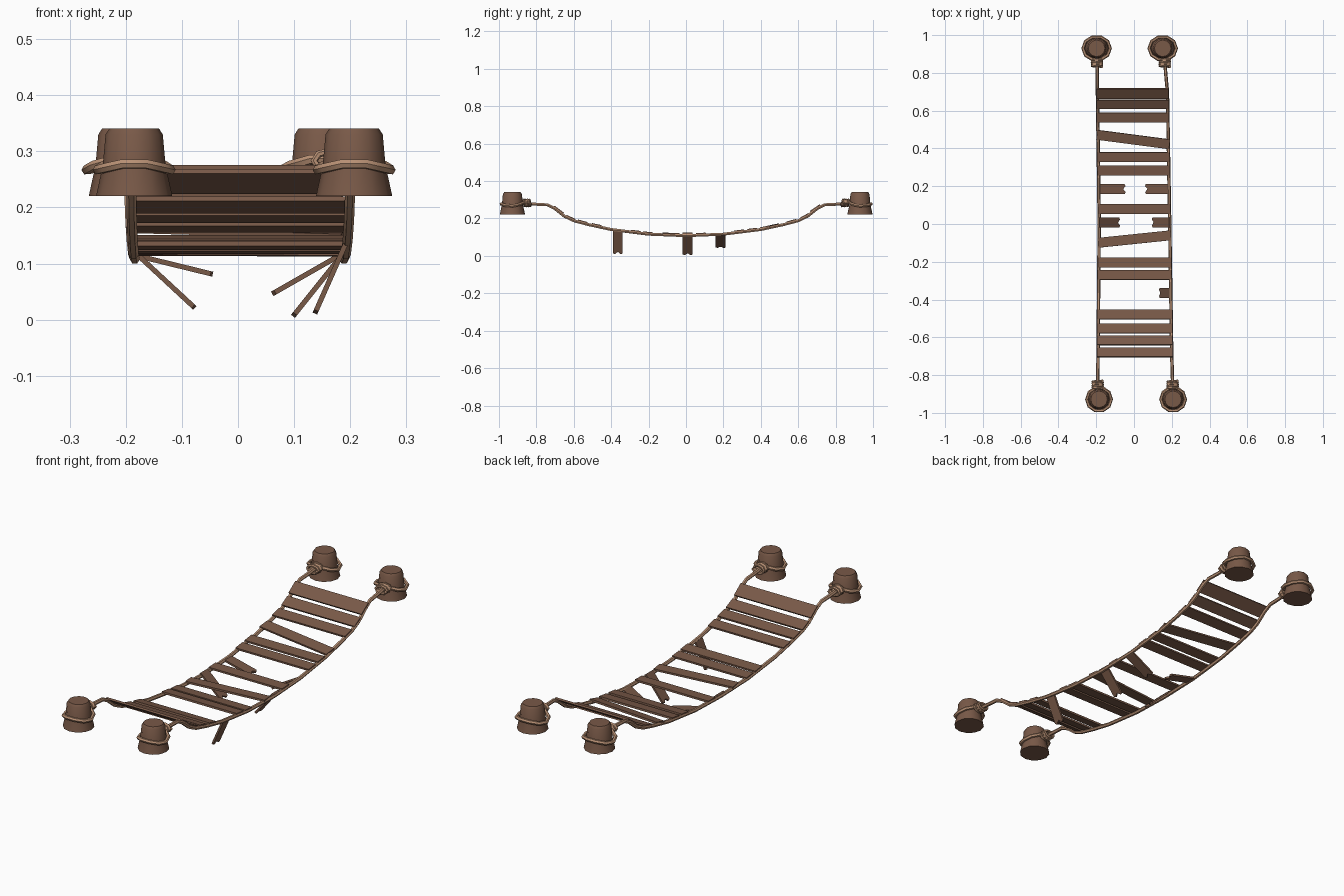
import bpy, bmesh, math
from mathutils import Vector, Matrix

cube = bpy.data.objects.get("Cube")
if cube:
    bpy.data.objects.remove(cube)


def material(name, rgb):
    m = bpy.data.materials.new(name)
    m.use_nodes = True
    m.diffuse_color = (*rgb, 1)
    m.node_tree.nodes["Principled BSDF"].inputs["Base Color"].default_value = (*rgb, 1)
    return m


WOOD = material("brown wood", (0.19, 0.10, 0.064))
ROPE = material("tan rope", (0.48, 0.28, 0.175))
ROPE_R = 0.009
THICK = 0.009


def lerp(table, t):
    """Piecewise linear lookup in a list of (key, value)."""
    for (a, va), (b, vb) in zip(table, table[1:]):
        if t <= b:
            return va + (vb - va) * max(0, (t - a) / (b - a))
    return table[-1][1]


# Sag of the bridge by distance from the middle, and sideways place of each rope
SAG = [(0, 0.108), (0.2, 0.116), (0.4, 0.141), (0.52, 0.167), (0.6, 0.188), (0.65, 0.212),
       (0.7, 0.252), (0.74, 0.273), (0.8, 0.276), (0.88, 0.284)]
SIDE = {"right": [(-0.86, -0.192), (0, -0.184), (0.86, -0.196)],
        "left": [(-0.86, 0.205), (-0.7, 0.2), (0, 0.189), (0.7, 0.177), (0.86, 0.162)]}


def height(y):
    return lerp(SAG, abs(y))


def finish(obj, mat, angle):
    obj.data.materials.append(mat)
    bpy.ops.object.select_all(action='DESELECT')
    obj.select_set(True)
    bpy.context.view_layer.objects.active = obj
    bpy.ops.object.shade_smooth_by_angle(angle=math.radians(angle))


def from_bmesh(name, bm, mat, angle=30):
    bmesh.ops.recalc_face_normals(bm, faces=bm.faces)
    me = bpy.data.meshes.new(name)
    bm.to_mesh(me)
    bm.free()
    obj = bpy.data.objects.new(name, me)
    bpy.context.collection.objects.link(obj)
    finish(obj, mat, angle)
    return obj


def rope(name, points, radius=ROPE_R, closed=False):
    """Round rope swept along points and turned into a mesh."""
    cu = bpy.data.curves.new(name, 'CURVE')
    cu.dimensions = '3D'
    cu.bevel_depth = radius
    cu.bevel_resolution = 1
    cu.use_fill_caps = True
    sp = cu.splines.new('POLY')
    sp.points.add(len(points) - 1)
    for p, co in zip(sp.points, points):
        p.co = (*co, 1)
    sp.use_cyclic_u = closed
    tmp = bpy.data.objects.new(name, cu)
    bpy.context.collection.objects.link(tmp)
    bpy.context.view_layer.update()
    me = bpy.data.meshes.new_from_object(tmp.evaluated_get(bpy.context.evaluated_depsgraph_get()))
    bpy.data.objects.remove(tmp)
    me.materials.clear()
    obj = bpy.data.objects.new(name, me)
    bpy.context.collection.objects.link(obj)
    finish(obj, ROPE, 50)


def plank(name, p0, p1, width, slope=0, jagged=False):
    """Board from p0 to p1; a jagged board has a splintered far end."""
    p0, p1 = Vector(p0), Vector(p1)
    along = (p1 - p0).normalized()
    across = Vector((0, math.cos(slope), math.sin(slope)))
    up = along.cross(across).normalized()
    if up.z < 0:
        up.negate()
    across = up.cross(along)
    length, w = (p1 - p0).length, width / 2
    end = [(length, -w), (length, w)]
    if jagged:
        end = [(length - 0.004, -w), (length, -w * 0.6), (length - 0.014, -w * 0.1),
               (length - 0.008, w * 0.3), (length, w * 0.6), (length - 0.006, w)]
    bm = bmesh.new()
    face = bm.faces.new([bm.verts.new(p0 + along * u + across * v - up * THICK / 2)
                         for u, v in [(0, -w)] + end + [(0, w)]])
    ext = bmesh.ops.extrude_face_region(bm, geom=[face])
    bmesh.ops.translate(bm, vec=up * THICK,
                        verts=[v for v in ext["geom"] if isinstance(v, bmesh.types.BMVert)])
    from_bmesh(name, bm, WOOD)


def post(name, x, y):
    """Tapered stump with a flared foot and a chamfered top."""
    profile = [(0.068, 0.22), (0.056, 0.275), (0.051, 0.33), (0.044, 0.341)]
    bm = bmesh.new()
    n = 12
    rings = [[bm.verts.new((x + r * math.cos(math.tau * i / n), y + r * math.sin(math.tau * i / n), z))
              for i in range(n)] for r, z in profile]
    for a, b in zip(rings, rings[1:]):
        for i in range(n):
            bm.faces.new((a[i], a[(i + 1) % n], b[(i + 1) % n], b[i]))
    bm.faces.new(rings[0])
    bm.faces.new(rings[-1])
    from_bmesh(name, bm, WOOD, 35)


# Posts with their rope loops and knots
POSTS = {("front", "right"): (-0.185, -0.928), ("front", "left"): (0.207, -0.928),
         ("back", "right"): (-0.198, 0.93), ("back", "left"): (0.152, 0.93)}
for (end, side), (x, y) in POSTS.items():
    label = f"{end}_{side}"
    inward = -1 if end == "back" else 1
    post(f"{label}_post", x, y)
    rx = 0.072 if end == "back" else 0.065
    ring = []
    for i in range(10):
        a = math.tau * i / 10
        ring.append((x + rx * math.cos(a), y + inward * 0.063 * math.sin(a),
                     0.275 - 0.008 * math.cos(2 * a) + 0.004 * math.sin(a)))
    rope(f"{label}_post_loop", ring, closed=True)
    kx = lerp(SIDE[side], inward * -0.85)
    coil = []
    for i in range(33):
        a = math.tau * i / 8
        coil.append((kx + 0.027 * math.cos(a), y + inward * (0.058 + 0.04 * i / 32),
                     0.283 + 0.017 * math.sin(a)))
    rope(f"{label}_knot", coil, 0.0065)

# Two long sagging ropes
ys = sorted({s * y for y, _ in SAG for s in (-1, 1)})
for side, table in SIDE.items():
    rope(f"{side}_rope", [(lerp(table, y), y, height(y)) for y in ys])

# Whole planks: (y at right end, y at left end)
WHOLE = [(-0.685, -0.685), (-0.62, -0.62), (-0.555, -0.555), (-0.48, -0.48), (-0.27, -0.27),
         (-0.205, -0.205), (-0.1, -0.06), (0.08, 0.08), (0.285, 0.285), (0.355, 0.355),
         (0.474, 0.424), (0.565, 0.565), (0.637, 0.637), (0.695, 0.695)]
for n, (ya, yb) in enumerate(WHOLE):
    mid = (ya + yb) / 2
    slope = math.atan2(height(mid + 0.025) - height(mid - 0.025), 0.05)
    lift = Vector((0, -math.sin(slope), math.cos(slope))) * (THICK / 2 + 0.003)
    a = Vector((lerp(SIDE["right"], ya) - 0.006, ya, height(ya))) + lift
    b = Vector((lerp(SIDE["left"], yb) + 0.006, yb, height(yb))) + lift
    plank(f"plank_{n + 1}", a, b, 0.062 if abs(mid) > 0.66 else 0.052, slope)

# Broken planks hanging from the ropes: y, rope end (x, z), splintered end (x, z)
BROKEN = [(0.185, (-0.188, 0.116), (-0.045, 0.081)), (0.185, (0.187, 0.118), (0.061, 0.046)),
          (0.008, (-0.186, 0.122), (-0.077, 0.021)), (0.008, (0.19, 0.121), (0.098, 0.006)),
          (-0.365, (0.194, 0.14), (0.137, 0.011))]
for n, (y, a, b) in enumerate(BROKEN):
    plank(f"broken_plank_{n + 1}", (a[0], y, a[1]), (b[0], y, b[1]), 0.052, 0, True)
